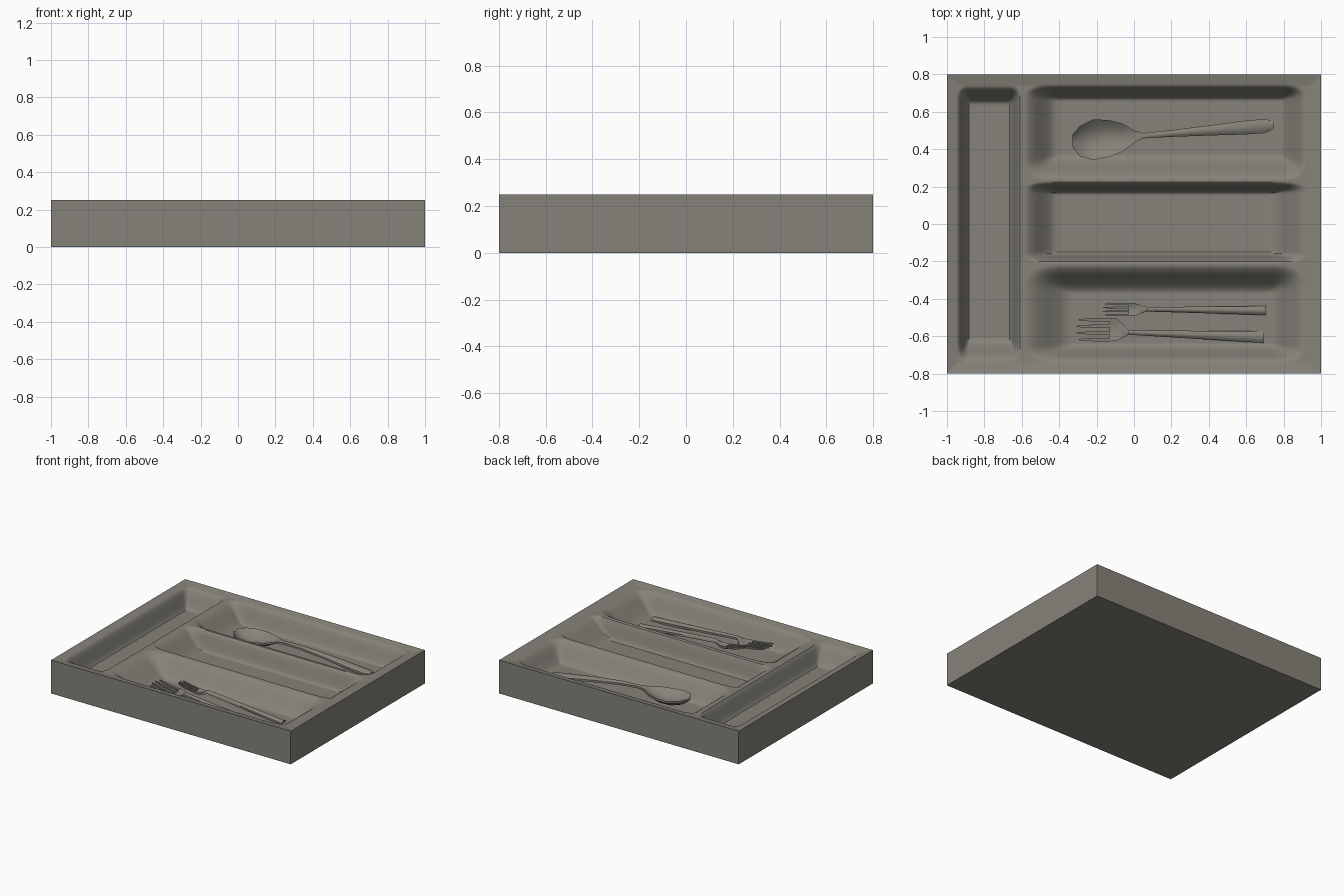
import bpy, bmesh, math

if "Cube" in bpy.data.objects:
    bpy.data.objects.remove(bpy.data.objects["Cube"])

steel = bpy.data.materials.new("warm grey")
steel.diffuse_color = (0.235, 0.225, 0.19, 1)
steel.use_nodes = True
steel.node_tree.nodes["Principled BSDF"].inputs["Base Color"].default_value = steel.diffuse_color


def finish(name, bm, angle):
    bmesh.ops.recalc_face_normals(bm, faces=bm.faces[:])
    me = bpy.data.meshes.new(name)
    bm.to_mesh(me)
    bm.free()
    ob = bpy.data.objects.new(name, me)
    bpy.context.collection.objects.link(ob)
    me.materials.append(steel)
    bpy.ops.object.select_all(action='DESELECT')
    ob.select_set(True)
    bpy.context.view_layer.objects.active = ob
    bpy.ops.object.shade_smooth_by_angle(angle=math.radians(angle))
    return ob


# Compartments: rim x0, x1, y0, y1 then floor x0, x1, y0, y1
FLOOR = 0.105
wells = [
    ((-0.945, -0.605, -0.74, 0.74), (-0.88, -0.67, -0.61, 0.64)),
    ((-0.59, 0.92, 0.235, 0.745), (-0.41, 0.78, 0.37, 0.66)),
    ((-0.59, 0.93, -0.205, 0.225), (-0.41, 0.72, -0.15, 0.16)),
    ((-0.59, 0.92, -0.745, -0.215), (-0.33, 0.72, -0.64, -0.37)),
]


def height(x, y):
    edge = min(1 - abs(x), 0.8 - abs(y))
    rim = 0.25 - 0.2 * min(max(edge, 0), 0.06)
    z = rim
    for r, f in wells:
        tx = max((f[0] - x) / (f[0] - r[0]), (x - f[1]) / (r[1] - f[1]), 0)
        ty = max((f[2] - y) / (f[2] - r[2]), (y - f[3]) / (r[3] - f[3]), 0)
        t = min((tx ** 3 + ty ** 3) ** (1 / 3), 1)
        z = min(z, FLOOR + (rim - FLOOR) * t * t * (3 - 2 * t))
    return z


# Tray: moulded top surface, straight sides and flat base
bm = bmesh.new()
NX, NY = 240, 192
grid = [[bm.verts.new((x, y, height(x, y)))
         for y in (-0.8 + 1.6 * j / NY for j in range(NY + 1))]
        for x in (-1 + 2 * i / NX for i in range(NX + 1))]
for i in range(NX):
    for j in range(NY):
        bm.faces.new((grid[i][j], grid[i + 1][j], grid[i + 1][j + 1], grid[i][j + 1]))
border = [e for e in bm.edges if e.is_boundary]
ext = bmesh.ops.extrude_edge_only(bm, edges=border)["geom"]
for v in ext:
    if isinstance(v, bmesh.types.BMVert):
        v.co.z = 0
bmesh.ops.edgeloop_fill(bm, edges=[e for e in bm.edges if e.is_boundary])
finish("cutlery_tray", bm, 35)


# Loft along x through stations (x, y centre, half width, z, dome height)
def loft(bm, stations, thick=0.015, n=6):
    rings = []
    for x, y, w, z, dome in stations:
        us = [-1 + 2 * k / n for k in range(n + 1)]
        top = [(x, y + u * w, z + dome * (1 - u * u)) for u in us]
        low = [(a, b, c - thick) for a, b, c in reversed(top)]
        rings.append([bm.verts.new(p) for p in top + low])
    m = len(rings[0])
    for a, b in zip(rings, rings[1:]):
        for k in range(m):
            bm.faces.new((a[k], a[(k + 1) % m], b[(k + 1) % m], b[k]))
    for ring in (rings[0], rings[-1]):
        for k in range(n):
            bm.faces.new((ring[k], ring[k + 1], ring[m - 2 - k], ring[m - 1 - k]))


# Spoon with a hollow bowl and arched handle
bm = bmesh.new()
loft(bm, [(-0.33, 0.445, 0.03, 0.185, -0.01), (-0.29, 0.443, 0.08, 0.18, -0.035),
          (-0.22, 0.45, 0.108, 0.175, -0.05), (-0.14, 0.457, 0.1, 0.175, -0.05),
          (-0.06, 0.462, 0.075, 0.178, -0.03), (0, 0.467, 0.033, 0.183, -0.005),
          (0.05, 0.472, 0.014, 0.185, 0.006), (0.2, 0.484, 0.018, 0.178, 0.01),
          (0.4, 0.5, 0.027, 0.155, 0.014), (0.6, 0.516, 0.037, 0.128, 0.014),
          (0.7, 0.524, 0.038, 0.116, 0.012), (0.745, 0.528, 0.022, 0.112, 0.006)])
finish("spoon", bm, 35)


# Fork: handle, curved head and four tapering tines
def fork(name, neck, end, head_y, head_w, tip, hw):
    bm = bmesh.new()
    nx, ny = neck
    ex, ey = end
    shaft = [(nx + (ex - nx) * t, ny + (ey - ny) * t, 0.012 + (hw - 0.012) * t,
              0.17 - 0.06 * t, 0.012) for t in (0, 0.25, 0.5, 0.75, 1)]
    root = nx - 0.1
    loft(bm, [(root, head_y, head_w, 0.158, -0.01),
              (nx - 0.06, head_y, head_w * 0.95, 0.155, -0.008),
              (nx - 0.03, (head_y + ny) / 2, head_w * 0.6, 0.16, 0)] + shaft)
    for k in range(4):
        s = (k - 1.5) / 1.5
        w = head_w * 0.15
        y = head_y + s * (head_w - w)
        loft(bm, [(tip + 0.02 * abs(s), y, w * 0.35, 0.183, 0),
                  ((tip + root) / 2, y, w, 0.168, 0),
                  (root + 0.005, y, w, 0.156, 0)], 0.01, 2)
    finish(name, bm, 35)


fork("front_fork", (-0.03, -0.58), (0.695, -0.605), -0.565, 0.062, -0.315, 0.031)
fork("back_fork", (0.07, -0.456), (0.705, -0.463), -0.457, 0.034, -0.175, 0.024)
